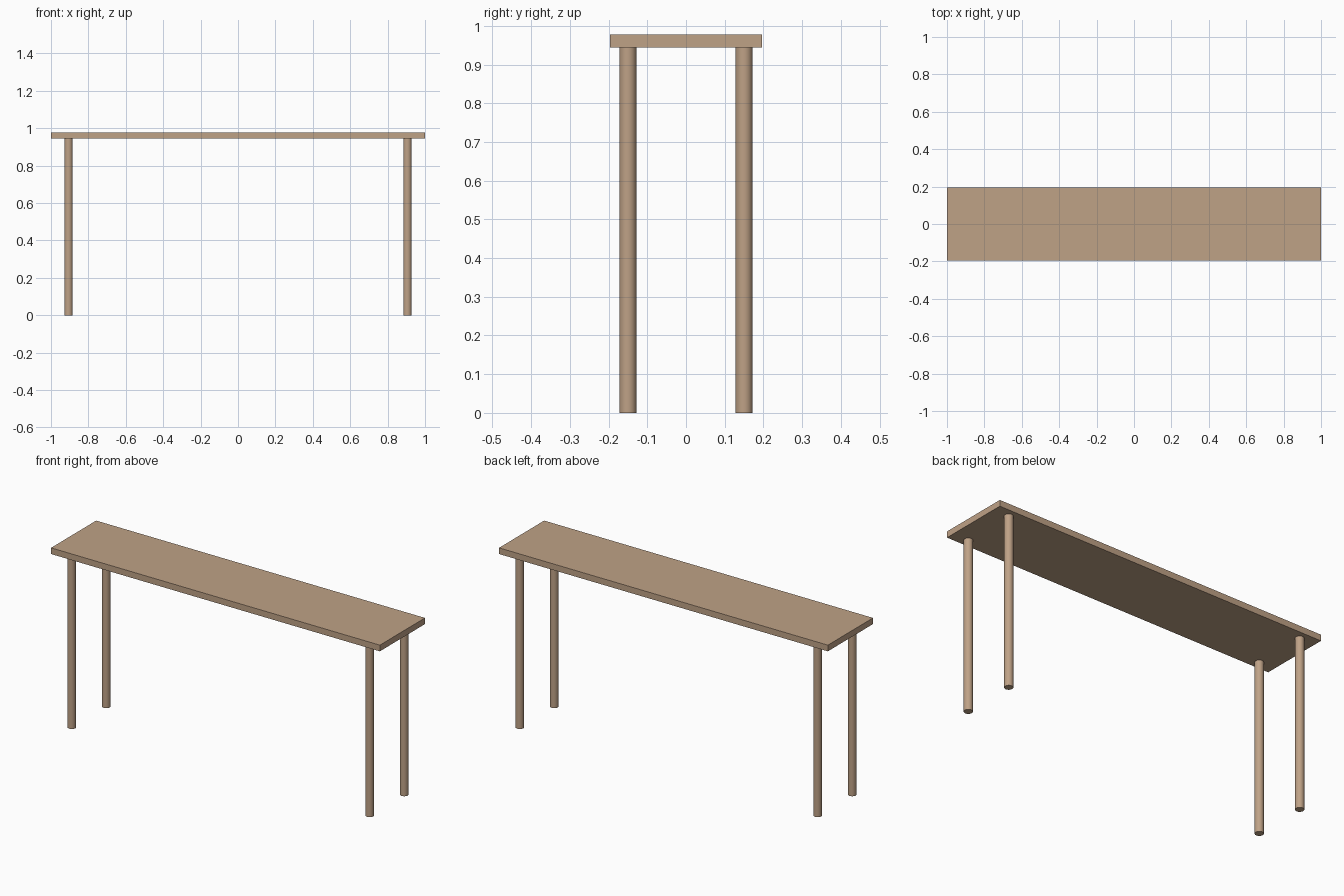
import bpy

if "Cube" in bpy.data.objects:
    bpy.data.objects.remove(bpy.data.objects["Cube"])

TOP_Z, UNDER_Z = 0.978, 0.944
LEG_X, LEG_Y, LEG_R = 0.906, 0.15, 0.022

wood = bpy.data.materials.new("wood")
wood.diffuse_color = (0.52, 0.36, 0.24, 1)
wood.use_nodes = True
wood.node_tree.nodes["Principled BSDF"].inputs["Base Color"].default_value = wood.diffuse_color


def finish(name):
    obj = bpy.context.object
    obj.name = name
    obj.data.materials.append(wood)
    return obj


# Table top: a thin sharp-edged board
bpy.ops.mesh.primitive_cube_add(size=1, location=(0, 0, (TOP_Z + UNDER_Z) / 2))
bpy.context.object.scale = (2, 0.392, TOP_Z - UNDER_Z)
bpy.ops.object.transform_apply(location=False, rotation=False, scale=True)
finish("table_top")

# Four round legs, meeting the underside of the board
for side, sx in (("left", -1), ("right", 1)):
    for end, sy in (("front", -1), ("back", 1)):
        bpy.ops.mesh.primitive_cylinder_add(
            vertices=32, radius=LEG_R, depth=UNDER_Z,
            location=(sx * LEG_X, sy * LEG_Y, UNDER_Z / 2))
        finish(f"{end}_{side}_leg")
        bpy.ops.object.shade_smooth_by_angle()
